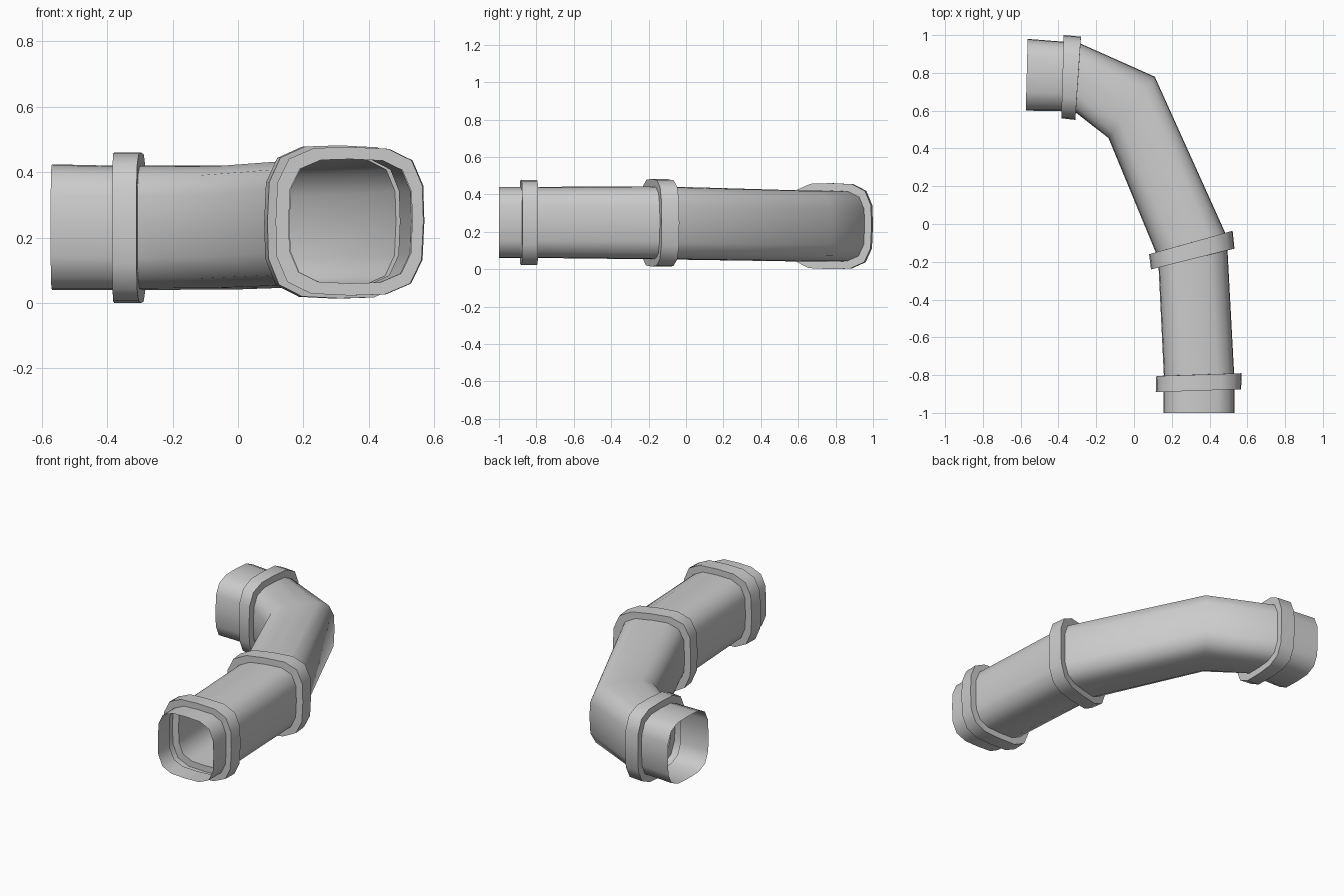
import bpy, bmesh, math
from mathutils import Vector

if "Cube" in bpy.data.objects:
    bpy.data.objects.remove(bpy.data.objects["Cube"])

# Rounded-square cross-section, 16 points, unit half-size
quarter = [(1, 0), (0.985, 0.48), (0.84, 0.82), (0.52, 0.975)]
section = []
for k in range(4):
    c, s = round(math.cos(k * math.pi / 2)), round(math.sin(k * math.pi / 2))
    section += [(x * c - y * s, x * s + y * c) for x, y in quarter]

# Stations along the pipe: left x, left y, right x, right y, centre z, half height
stations = [
    (0.155, -1.0, 0.533, -1.0, 0.25, 0.19),        # front mouth
    (0.155, -0.888, 0.533, -0.876, 0.25, 0.19),    # front collar
    (0.115, -0.89, 0.567, -0.875, 0.25, 0.227),
    (0.118, -0.805, 0.57, -0.79, 0.25, 0.227),
    (0.158, -0.803, 0.53, -0.791, 0.25, 0.19),
    (0.13, -0.229, 0.495, -0.14, 0.248, 0.195),    # middle collar
    (0.09, -0.24, 0.532, -0.13, 0.248, 0.234),
    (0.08, -0.16, 0.522, -0.036, 0.247, 0.234),
    (0.115, -0.15, 0.483, -0.047, 0.247, 0.195),
    (-0.135, 0.455, 0.11, 0.78, 0.231, 0.19),      # elbow
    (-0.308, 0.59, -0.283, 0.955, 0.23, 0.19),     # rear collar
    (-0.311, 0.551, -0.281, 0.992, 0.23, 0.23),
    (-0.385, 0.56, -0.372, 1.0, 0.23, 0.23),
    (-0.383, 0.598, -0.373, 0.965, 0.23, 0.19),
    (-0.573, 0.6, -0.563, 0.98, 0.232, 0.192),     # rear mouth
]

# Loft one open-ended skin through all stations; collars are flared grooves
bm = bmesh.new()
rings = []
for lx, ly, rx, ry, zc, hz in stations:
    mid = Vector(((lx + rx) / 2, (ly + ry) / 2, zc))
    half = Vector(((rx - lx) / 2, (ry - ly) / 2, 0))
    rings.append([bm.verts.new(mid + half * u + Vector((0, 0, hz * v)))
                  for u, v in section])
n = len(section)
for a, b in zip(rings, rings[1:]):
    for i in range(n):
        j = (i + 1) % n
        bm.faces.new((a[j], a[i], b[i], b[j]))

# Outward normals: the top of the first ring must face up
bm.normal_update()
top = max(list(bm.faces)[:n], key=lambda f: f.calc_center_median().z)
if top.normal.z < 0:
    bmesh.ops.reverse_faces(bm, faces=bm.faces[:])

mesh = bpy.data.meshes.new("bent_pipe")
bm.to_mesh(mesh)
bm.free()
pipe = bpy.data.objects.new("bent_pipe", mesh)
bpy.context.collection.objects.link(pipe)
bpy.context.view_layer.objects.active = pipe
pipe.select_set(True)
bpy.ops.object.shade_smooth_by_angle(angle=math.radians(50))
